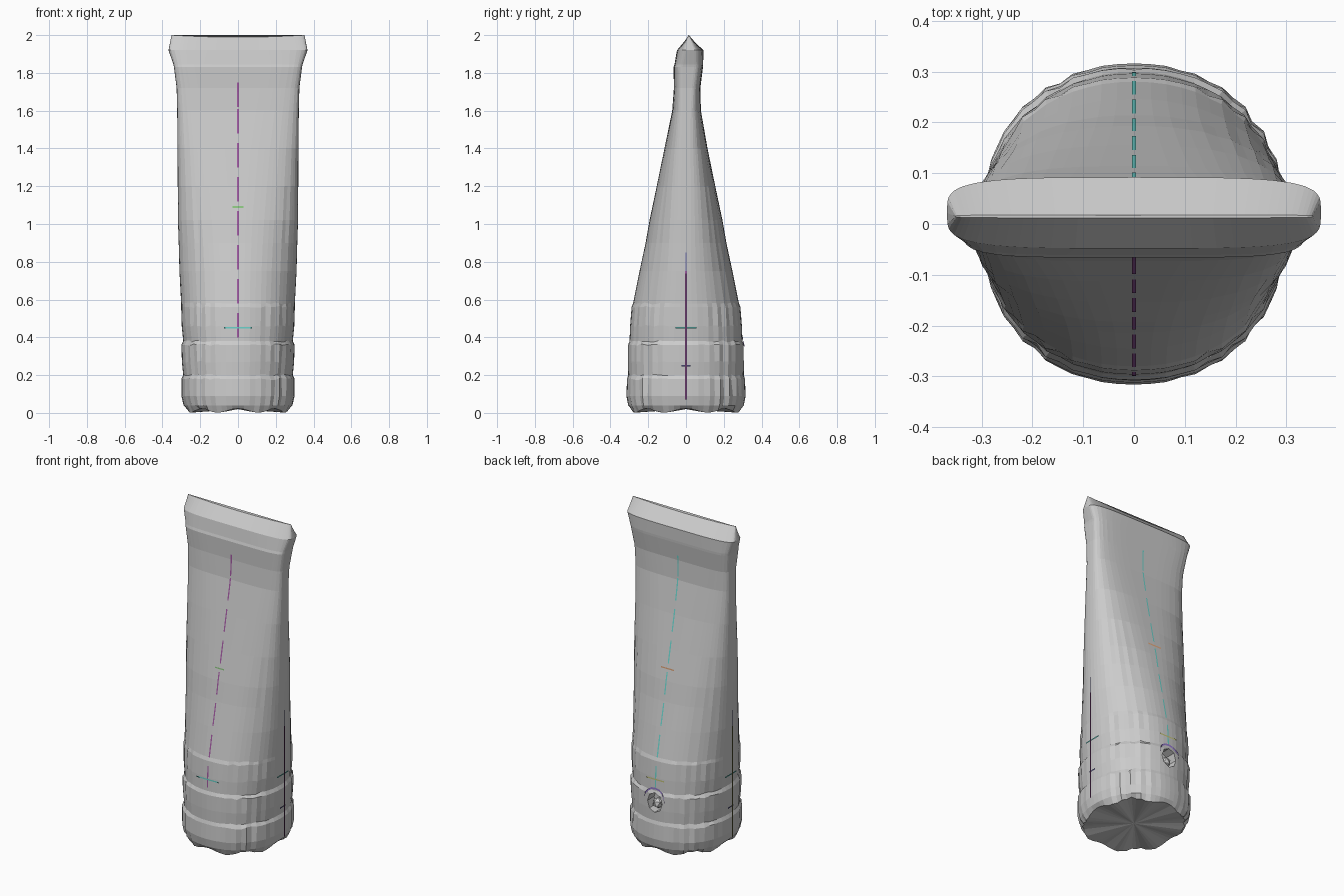
import bpy, bmesh, math, random

if "Cube" in bpy.data.objects:
    bpy.data.objects.remove(bpy.data.objects["Cube"])

random.seed(4)
SIDES = 64

# height, half width x, half depth y, y centre, squareness, wrinkle depth
RINGS = [
    (0.012, .268, .290, 0, 2.1, .010), (0.04, .288, .306, 0, 2.1, .008),
    (0.09, .300, .316, 0, 2.1, .006), (0.18, .300, .312, 0, 2.1, .008),
    (0.20, .290, .306, 0, 2.1, .002), (0.27, .297, .308, 0, 2.1, .005),
    (0.36, .300, .307, 0, 2.1, .007), (0.38, .290, .299, 0, 2.1, .002),
    (0.46, .298, .296, 0, 2.1, .004), (0.56, .301, .288, 0, 2.1, .006),
    (0.58, .301, .280, 0, 2.1, .001), (0.75, .310, .246, 0, 2.1, .002),
    (0.90, .314, .214, 0, 2.2, .002), (1.02, .318, .193, 0, 2.3, .003),
    (1.20, .319, .155, 0, 2.6, .001), (1.40, .320, .114, 0, 3.0, .001),
    (1.60, .322, .076, .003, 3.8, .001), (1.72, .325, .070, .006, 4.5, .001),
    (1.83, .339, .078, .012, 5.0, .002), (1.845, .342, .076, .015, 5.0, .001),
    (1.92, .368, .070, .022, 4.0, .001), (1.996, .352, .003, .015, 4.0, 0),
]


def spow(v, p):
    return math.copysign(abs(v) ** p, v)


def half_size(z):
    """Half width and depth of the bag, with the y centre, at a height."""
    for r, s in zip(RINGS, RINGS[1:]):
        if r[0] <= z <= s[0]:
            t = (z - r[0]) / (s[0] - r[0])
            return [r[i] + (s[i] - r[i]) * t for i in (1, 2, 3)]
    return RINGS[0][1:4]


def make_object(name, bm, colour=None):
    bmesh.ops.recalc_face_normals(bm, faces=bm.faces)
    me = bpy.data.meshes.new(name)
    bm.to_mesh(me)
    bm.free()
    ob = bpy.data.objects.new(name, me)
    bpy.context.collection.objects.link(ob)
    if colour:
        mat = bpy.data.materials.new(name)
        mat.diffuse_color = (*colour, 1)
        mat.use_nodes = True
        mat.node_tree.nodes["Principled BSDF"].inputs["Base Color"].default_value = mat.diffuse_color
        me.materials.append(mat)
    return ob


# Tube body: round gathered base pinching to a flat top lip
bm = bmesh.new()
loops = []
for k, (z, a, b, cy, n, wr) in enumerate(RINGS):
    loop = []
    for i in range(SIDES):
        t = 2 * math.pi * i / SIDES
        fold = math.sin(2 * t) ** 2
        r = 1 + wr / .3 * fold * (random.uniform(-1, .6) if i % 2 else .8)
        x = a * r * spow(math.cos(t), 2 / n)
        y = cy + b * r * spow(math.sin(t), 2 / n)
        dz = 0
        if k == 0:
            dz = .012 * math.cos(8 * t) * .9
        elif k == len(RINGS) - 1:
            dz = .004 - .011 * (1 - (x / a) ** 2)
        elif .1 < z < .6:
            dz = .006 * fold * random.uniform(-1, 1)
        loop.append(bm.verts.new((x, y, z + dz)))
    loops.append(loop)
for lo, hi in zip(loops, loops[1:]):
    for i in range(SIDES):
        j = (i + 1) % SIDES
        bm.faces.new((lo[i], lo[j], hi[j], hi[i]))
bm.faces.new(loops[-1])
base = bm.verts.new((0, 0, .02))
for i in range(SIDES):
    bm.faces.new((base, loops[0][(i + 1) % SIDES], loops[0][i]))
body = make_object("tube_body", bm)

# Small hole in the back near the base
bm = bmesh.new()
bmesh.ops.create_cone(bm, cap_ends=True, segments=8, radius1=.05, radius2=.05, depth=.14)
for v in bm.verts:
    x, y, z = v.co
    v.co = (x, .31 + z, .31 + y * 1.2)
cutter = make_object("hole_cutter", bm)
cutter.hide_render = True
mod = body.modifiers.new("hole", 'BOOLEAN')
mod.operation, mod.object, mod.solver = 'DIFFERENCE', cutter, 'EXACT'
bpy.context.view_layer.objects.active = body
bpy.ops.object.modifier_apply(modifier=mod.name)
bpy.data.objects.remove(cutter)

# Crumpled plug inside the hole
bm = bmesh.new()
bmesh.ops.create_icosphere(bm, subdivisions=1, radius=.034)
for v in bm.verts:
    v.co = (v.co.x, v.co.y + .27, v.co.z + .295)
make_object("hole_plug", bm)


def ribbon(name, points, offset, colour, closed=False):
    """Thin strip through points, widened by an offset vector."""
    bm = bmesh.new()
    rows = [[bm.verts.new([p[i] + s * offset[i] for i in range(3)]) for s in (-1, 1)]
            for p in points]
    for p, q in zip(rows, rows[1:]):
        bm.faces.new((p[0], p[1], q[1], q[0]))
    return make_object(name, bm, colour)


PURPLE, TEAL = (.35, .1, .35), (.15, .65, .6)
GREEN, ORANGE, NAVY, OLIVE = (.3, .65, .25), (.8, .4, .2), (.15, .15, .4), (.55, .55, .2)


def face_y(side, z):
    _, b, cy = half_size(z)
    return cy + side * (b + .001)


# Centre seams down front and back, broken where the cloth covers them
for name, side, col in (("front_seam", -1, PURPLE), ("back_seam", 1, TEAL)):
    for z in (.40, .58, .76, .94, 1.12, 1.30, 1.48, 1.62):
        pts = [(0, face_y(side, z + d), z + d) for d in (0, .04, .08, .13)]
        ribbon(name, pts, (.004, 0, 0), col)

# Side seams
for name, x, col in (("right_seam", .317, PURPLE), ("left_seam", -.317, OLIVE)):
    ribbon(name, [(x, 0, .07), (x, 0, .75)], (0, .004, 0), col)
    ribbon(name + "_tail", [(x, 0, .75), (x, 0, .85)], (0, .003, 0), NAVY)

# Short cross stitches on each side
for name, side, z, w, col in (
        ("front_low_stitch", -1, .45, .075, TEAL), ("front_high_stitch", -1, 1.09, .03, GREEN),
        ("back_low_stitch", 1, .45, .06, OLIVE), ("back_high_stitch", 1, 1.09, .045, ORANGE)):
    y = face_y(side, z) + side * .001
    ribbon(name, [(-w, y, z), (w, y, z)], (0, 0, .004), col)
for s in (-1, 1):
    ribbon("side_low_stitch", [(s * .306, -.025, .25), (s * .306, .025, .25)], (0, 0, .004), NAVY)
    ribbon("side_high_stitch", [(s * .306, -.055, .45), (s * .306, .055, .45)], (0, 0, .004), TEAL)

# Purple arch over the hole
arch = []
for i in range(9):
    t = math.pi * i / 8
    z = .33 + .065 * math.sin(t)
    arch.append((.068 * math.cos(t), face_y(1, z) + .001, z))
ribbon("hole_arch", arch, (0, 0, .006), (.3, .2, .6))
